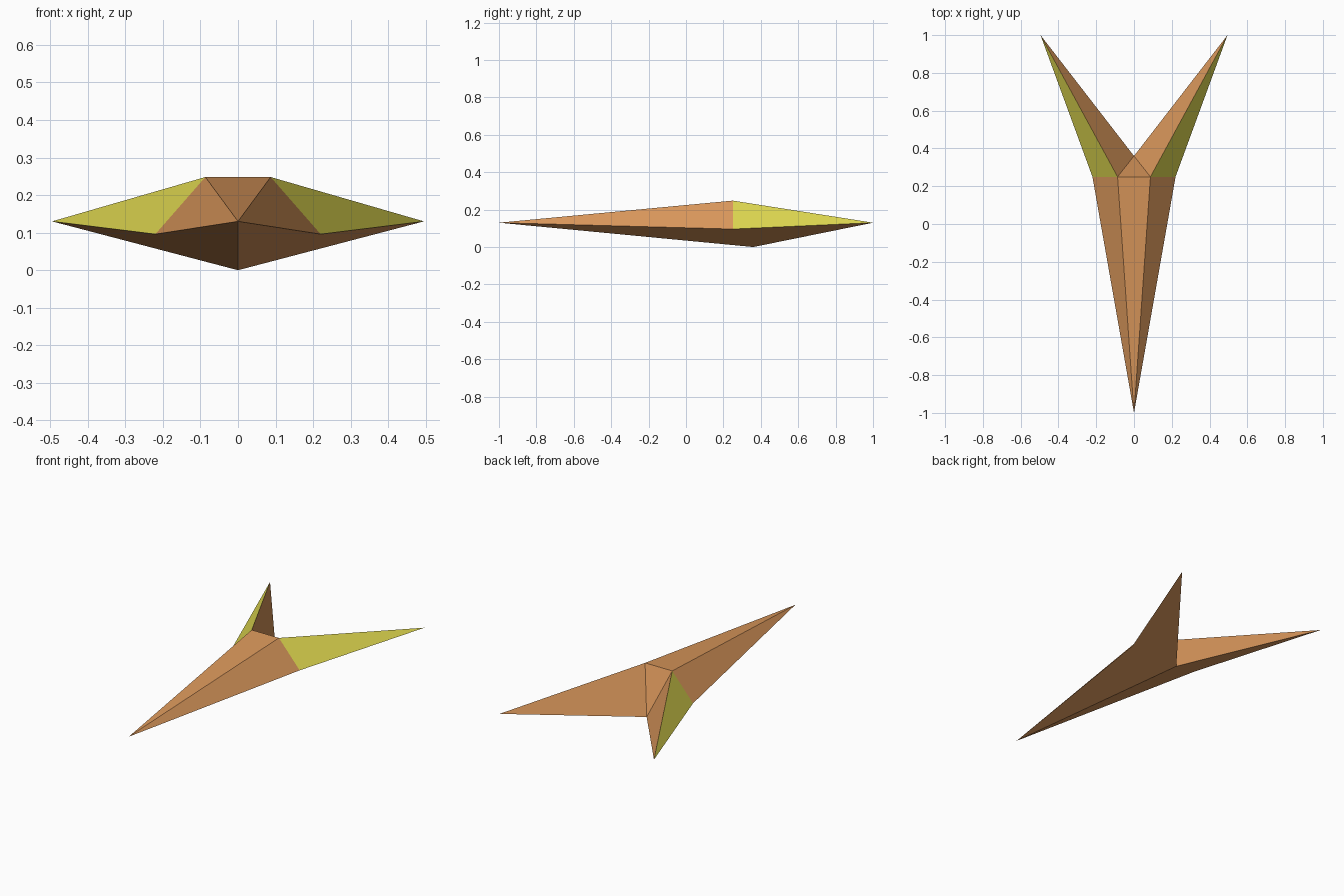
import bpy
import bmesh

cube = bpy.data.objects.get("Cube")
if cube:
    bpy.data.objects.remove(cube, do_unlink=True)


def make_material(name, color):
    mat = bpy.data.materials.new(name)
    mat.use_nodes = True
    mat.diffuse_color = color
    mat.node_tree.nodes["Principled BSDF"].inputs["Base Color"].default_value = color
    return mat


tan = make_material("tan hull", (0.70, 0.31, 0.105, 1))
yellow = make_material("yellow wing", (0.72, 0.67, 0.078, 1))

bm = bmesh.new()

# Points on the centre line
nose = bm.verts.new((0, -1, 0.13))
keel = bm.verts.new((0, 0.36, 0))


def add_side(side):
    """Build one half of the hull with its swept wing; return its top corner."""
    top = bm.verts.new((side * 0.087, 0.25, 0.248))
    edge = bm.verts.new((side * 0.22, 0.25, 0.096))
    tip = bm.verts.new((side * 0.495, 1, 0.13))
    bm.faces.new((nose, edge, top))            # hull flank
    wing = bm.faces.new((edge, tip, top))      # wing upper face
    wing.material_index = 1
    bm.faces.new((top, tip, keel))             # wing inner face
    bm.faces.new((nose, keel, tip, edge))      # underside
    return top


left_top, right_top = add_side(1), add_side(-1)

# Central deck and stern
bm.faces.new((nose, left_top, right_top))
bm.faces.new((left_top, keel, right_top))
bmesh.ops.recalc_face_normals(bm, faces=bm.faces[:])

mesh = bpy.data.meshes.new("winged_hull")
bm.to_mesh(mesh)
bm.free()
mesh.materials.append(tan)
mesh.materials.append(yellow)
hull = bpy.data.objects.new("winged_hull", mesh)
bpy.context.collection.objects.link(hull)
